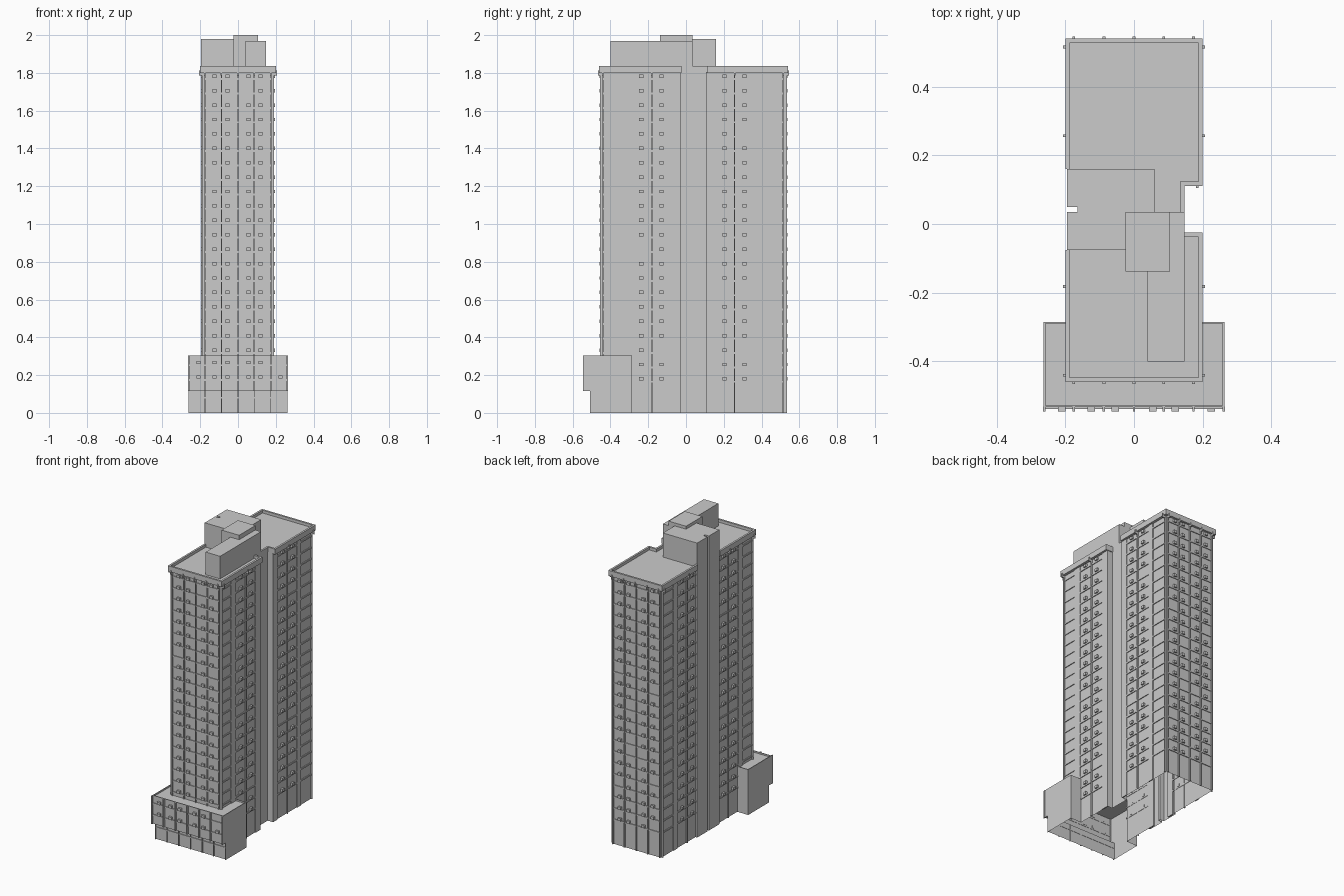
import bpy, bmesh, random

if "Cube" in bpy.data.objects:
    bpy.data.objects.remove(bpy.data.objects["Cube"])
random.seed(4)

groups = {}


def bm_for(name):
    if name not in groups:
        groups[name] = bmesh.new()
    return groups[name]


def box(name, x0, x1, y0, y1, z0, z1):
    bm = bm_for(name)
    v = [bm.verts.new((x, y, z)) for z in (z0, z1) for x, y in
         ((x0, y0), (x1, y0), (x1, y1), (x0, y1))]
    for f in ((3, 2, 1, 0), (4, 5, 6, 7), (0, 1, 5, 4), (1, 2, 6, 5), (2, 3, 7, 6), (3, 0, 4, 7)):
        bm.faces.new([v[i] for i in f])


def walls(name, path, z0, z1, closed=False, caps=()):
    """Vertical sheet along a counter-clockwise plan path, with optional caps."""
    bm = bm_for(name)
    lo = [bm.verts.new((x, y, z0)) for x, y in path]
    hi = [bm.verts.new((x, y, z1)) for x, y in path]
    n = len(path)
    for i in range(n if closed else n - 1):
        j = (i + 1) % n
        bm.faces.new((lo[i], lo[j], hi[j], hi[i]))
    if 'top' in caps:
        bm.faces.new(hi)
    if 'bottom' in caps:
        bm.faces.new(lo[::-1])


def plate(name, x0, x1, y0, y1, z, up=True):
    bm = bm_for(name)
    v = [bm.verts.new(p) for p in ((x0, y0, z), (x1, y0, z), (x1, y1, z), (x0, y1, z))]
    bm.faces.new(v if up else v[::-1])


# facade planes: axis of the normal, position, outward sign
PLANES = {'front': ('y', -.445, -1), 'back': ('y', .525, 1), 'right': ('x', .182, 1),
          'left': ('x', -.182, -1), 'podium': ('y', -.533, -1), 'ground': ('y', -.5, -1)}


def on_face(name, side, u0, u1, z0, z1, d):
    axis, p, s = PLANES[side]
    a, b = sorted((p - s * .002, p + s * d))
    if axis == 'x':
        box(name, a, b, u0, u1, z0, z1)
    else:
        box(name, u0, u1, a, b, z0, z1)


def unit(side, u, z):
    if random.random() > .06:
        on_face('window_units', side, u - .011, u + .011, z - .009, z + .009, .013)


W = .182
# tower shell, open underneath; front part starts on the podium roof
core = [(-W, .16), (-.195, .16), (-.195, .05), (-.165, .05), (-.165, .035),
        (-.195, .035), (-.195, -.075), (-W, -.075)]
walls('tower_walls', [(W, -.285), (W, -.03), (.147, -.03), (.147, .105), (W, .105),
                      (W, .525), (-W, .525)] + core + [(-W, -.285)], 0, 1.805)
walls('tower_walls', [(-W, -.285), (-W, -.445), (W, -.445), (W, -.285)], .295, 1.805)

# roof slab with overhanging edge, and parapet ring above it
outer = [(-.2, -.075), (-.2, -.46), (.2, -.46), (.2, -.025), (.147, -.025),
         (.147, .11), (.2, .11), (.2, .54), (-.2, .54), (-.2, .16)]
inner = [(-.187, -.075), (-.187, -.447), (.187, -.447), (.187, -.038), (.134, -.038),
         (.134, .123), (.187, .123), (.187, .527), (-.187, .527), (-.187, .16)]
walls('roof_slab', outer + core[1:-1], 1.8, 1.818, True, ('top', 'bottom'))
walls('parapet', outer + inner[::-1], 1.816, 1.837, True, ('top',))

# rooftop blocks
walls('lift_house', [(.06, -.075), (.06, .16)] + core[1:-1], 1.8, 1.98, True, ('top',))
box('plant_room', .04, .147, -.4, .035, 1.8, 1.97)
box('water_tank_room', -.025, .105, -.138, .035, 1.81, 2.0)

# podium: upper storeys overhang the ground floor
for y, z0, z1 in ((-.533, .115, .305), (-.5, 0, .115)):
    walls('podium_walls', [(-W, -.285), (-.263, -.285), (-.263, y), (.263, y),
                           (.263, -.285), (W, -.285)], z0, z1)
plate('podium_roof', -.263, .263, -.533, -.285, .295)
plate('podium_soffit', -.263, .263, -.533, -.5, .115, False)
box('podium_parapet', -.263, .263, -.533, -.528, .295, .305)
for s in (-1, 1):
    a, b = sorted((s * .263, s * .258))
    box('podium_parapet', a, b, -.53, -.285, .295, .305)
    a, b = sorted((s * .263, s * W))
    box('podium_parapet', a, b, -.29, -.285, .295, .305)

# floor levels
levels = [.18 + .0763 * k for k in range(22)]
fins_x = [-.175, -.0875, 0, .0865, .173]
units_x = [-.125, -.055, .055, .12]

# front and back facades
for side, start, base in (('front', 2, .295), ('back', 0, 0)):
    for x in fins_x:
        on_face('fins', side, x - .0035, x + .0035, base, 1.805, .009)
        on_face('cornice_brackets', side, x - .004, x + .004, 1.785, 1.812, .021)
    for z in levels[start:]:
        for a, b in zip(fins_x, fins_x[1:]):
            on_face('sills', side, a, b, z - .02, z - .01, .005)
        for x in units_x:
            unit(side, x, z)

# side facades
bays = [(-.44, -.34), (-.29, -.08), (.15, .36), (.40, .515)]
for side in ('right', 'left'):
    for y in (-.44, -.182, .257, .515):
        on_face('fins', side, y - .0035, y + .0035, .295 if y < -.3 else 0, 1.805, .009)
        on_face('cornice_brackets', side, y - .004, y + .004, 1.785, 1.812, .025)
    for a, b in ((-.34, -.29), (-.08, -.03), (.105, .15), (.36, .40)):
        on_face('pilasters', side, a, b, .295 if a < -.3 else 0, 1.803, .005)
    for k, z in enumerate(levels):
        for a, b in bays:
            if a > -.3 or k > 1:
                on_face('sills', side, a, b, z - .02, z - .01, .005)
        for y in (-.237, -.13, .203, .31):
            unit(side, y, z)

# podium front: fins, sills, units, ground-floor piers
pod_x = [-.261] + fins_x + [.261]
for x in pod_x:
    on_face('podium_fins', 'podium', x - .0035, x + .0035, .115, .305, .012)
    on_face('ground_piers', 'ground', x - .002, x + .002, 0, .115, .008)
for z in (.19, .267):
    for a, b in zip(pod_x, pod_x[1:]):
        on_face('sills', 'podium', a, b, z - .02, z - .01, .005)
    for x in [-.21] + units_x + [.225]:
        unit('podium', x, z)
on_face('ground_lintel', 'ground', -.261, .261, .075, .083, .005)

# turn every group into an object
for name, bm in groups.items():
    me = bpy.data.meshes.new(name)
    bm.to_mesh(me)
    bm.free()
    bpy.context.scene.collection.objects.link(bpy.data.objects.new(name, me))
